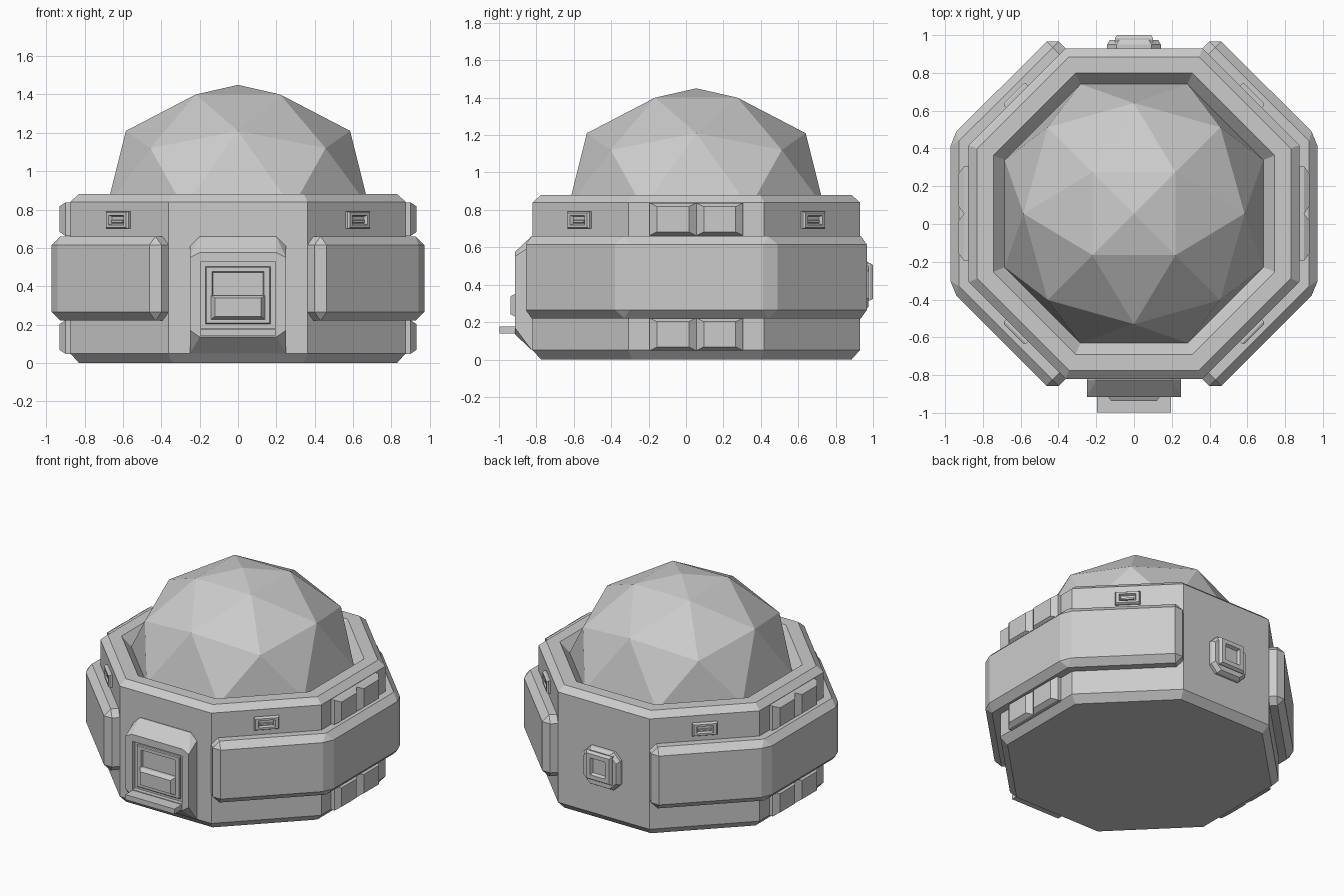
import bpy, bmesh
from math import sin, cos, pi, tan
from mathutils import Vector

if "Cube" in bpy.data.objects:
    bpy.data.objects.remove(bpy.data.objects["Cube"])

CY = 0.055            # the octagon centre sits slightly behind the origin
T = tan(pi / 8)


def finish(name, bm):
    bmesh.ops.recalc_face_normals(bm, faces=bm.faces)
    me = bpy.data.meshes.new(name)
    bm.to_mesh(me)
    bm.free()
    ob = bpy.data.objects.new(name, me)
    bpy.context.collection.objects.link(ob)
    return ob


def loft(name, rings):
    """Skin closed rings of equal point count and cap both ends."""
    bm = bmesh.new()
    vs = [[bm.verts.new(p) for p in r] for r in rings]
    n = len(vs[0])
    for a, b in zip(vs, vs[1:]):
        for i in range(n):
            j = (i + 1) % n
            bm.faces.new((a[i], a[j], b[j], b[i]))
    bm.faces.new(vs[0])
    bm.faces.new(vs[-1])
    return finish(name, bm)


def hull(name, pts):
    bm = bmesh.new()
    for p in pts:
        bm.verts.new(p)
    bmesh.ops.convex_hull(bm, input=bm.verts)
    return finish(name, bm)


def octagon(ap, z):
    r = ap / cos(pi / 8)
    return [(r * cos(pi / 8 + i * pi / 4), CY + r * sin(pi / 8 + i * pi / 4), z) for i in range(8)]


def panel(name, yaw, z, rings, u=0.0, cut=0.0):
    """Stepped plate on a wall: rings are (width, height, distance from centre)."""
    t = Vector((cos(yaw), sin(yaw), 0))
    n = Vector((sin(yaw), -cos(yaw), 0))
    out = []
    for w, h, d in rings:
        w, h = w / 2, h / 2
        if cut:
            c = cut
            pts = [(w, h - c), (w - c, h), (c - w, h), (-w, h - c),
                   (-w, c - h), (c - w, -h), (w - c, -h), (w, c - h)]
        else:
            pts = [(w, h), (-w, h), (-w, -h), (w, -h)]
        out.append([Vector((0, CY, z)) + t * (u + a) + n * d + Vector((0, 0, b)) for a, b in pts])
    return loft(name, out)


# octagonal hull with chamfers and a sunken rim
loft("body", [octagon(a, z) for a, z in
              ((.83, 0), (.875, .05), (.875, .84), (.83, .88), (.745, .88), (.685, .81))])

# faceted dome
S = (-1, 1)
dome = [(0, 0, 1.45)]
dome += [(.22 * a, .22 * b, 1.40) for a in S for b in S]
dome += [p for a in S for p in ((.585 * a, 0, 1.21), (0, .585 * a, 1.21))]
dome += [(.457 * a, .457 * b, 1.12) for a in S for b in S]
dome += [p for a in S for b in S for p in ((.685 * a, .284 * b, .81), (.284 * a, .685 * b, .81))]
hull("dome", [(x, y + CY, z) for x, y, z in dome])

# bevelled armour bands wrapping each side
A, I = .972, .82
o, k = (A - .875) * .7071, (.875 - I) * .7071
half = [(.362 - k, -.875 + k), (.362 + o, -.875 - o), (A, -A * T)]
prof = half + [(x, -y) for x, y in reversed(half)] + [(I, I * T), (I, -I * T)]
for s, side in ((1, "right"), (-1, "left")):
    band = loft(side + "_band", [[(s * x, y + CY, z) for x, y in prof] for z in (.22, .66)])
    bv = band.modifiers.new("bevel", 'BEVEL')
    bv.width, bv.segments, bv.limit_method, bv.angle_limit = .045, 1, 'ANGLE', .6
    # paired ribs above and below the band
    for z, lvl in ((.75, "upper"), (.135, "lower")):
        for u in (-.125, .125):
            panel(side + "_" + lvl + "_rib", s * pi / 2, z,
                  [(.25, .175, .86), (.25, .175, .90), (.17, .135, .93)], u)

# small framed windows on the diagonal walls
for i in range(4):
    yaw = pi / 4 + i * pi / 2
    panel("window_frame", yaw, .745,
          [(.165, .09, .86), (.165, .09, .89), (.15, .078, .90),
           (.11, .05, .90), (.095, .038, .882)])
    panel("window_bar", yaw, .738, [(.09, .02, .87), (.08, .012, .892)])

# front porch block with recessed doorway
pts = []
for s in S:
    pts += [(s * .2, -.80, .66), (s * .25, -.80, .61), (s * .25, -.80, .05),
            (s * .2, -.825, .66), (s * .25, -.825, .61), (s * .25, -.825, .05),
            (s * .2, -.915, .575), (s * .25, -.915, .55),
            (s * .25, -.915, .17), (s * .2, -.915, .135)]
porch = hull("porch", pts)
cutter = panel("doorway_cutter", 0, .353, [(.39, .345, .94), (.39, .345, 1.1)])
cutter.hide_render = True
cutter.hide_viewport = True
cut = porch.modifiers.new("doorway", 'BOOLEAN')
cut.object, cut.operation, cut.solver = cutter, 'DIFFERENCE', 'EXACT'
panel("door", 0, .353, [(.34, .30, .93), (.34, .30, .955), (.33, .29, .96),
                        (.27, .245, .96), (.26, .235, .945)])
panel("door_lower_panel", 0, .29, [(.28, .125, .93), (.28, .125, .965), (.24, .095, .993)])
panel("door_step", 0, .158, [(.39, .036, .90), (.39, .036, 1.053)])

# rear hatch
panel("hatch_base", pi, .40, [(.285, .27, .85), (.285, .27, .895), (.255, .24, .92)], cut=.05)
panel("hatch_frame", pi, .415,
      [(.20, .20, .90), (.20, .20, .93), (.18, .18, .945),
       (.12, .12, .945), (.10, .10, .925)])
